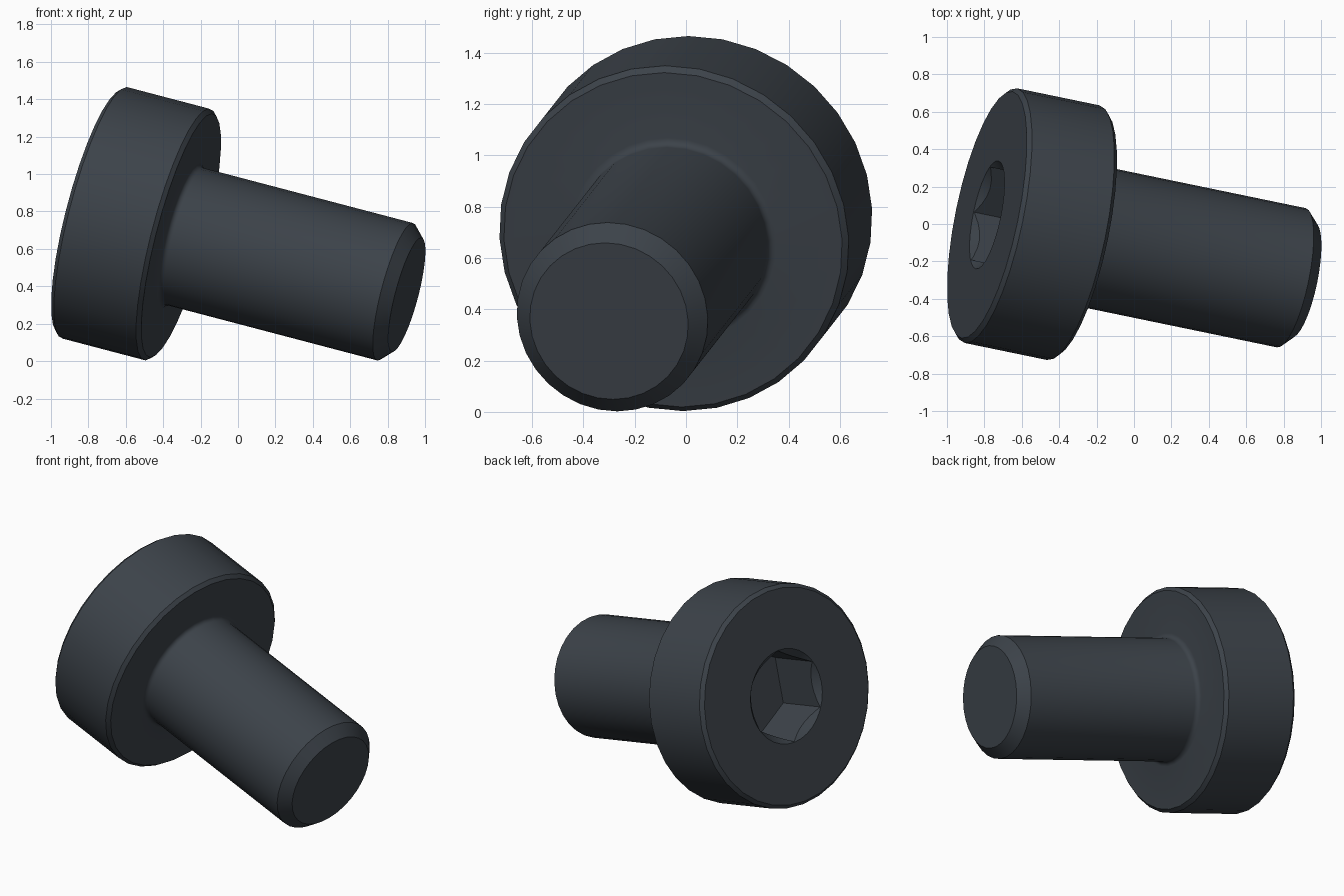
import bpy, bmesh
from math import pi, sin, cos
from mathutils import Matrix, Vector

cube = bpy.data.objects.get("Cube")
if cube:
    bpy.data.objects.remove(cube, do_unlink=True)

SIDES = 32
HEAD_R, HEAD_H, HEAD_BEVEL = 0.695, 0.508, 0.022
SHANK_R, TIP_BEVEL, FILLET = 0.38, 0.065, 0.03
LENGTH = 1.78
HEX_R, HEX_DEPTH = 0.292, 0.343


def new_object(name, bm):
    bmesh.ops.recalc_face_normals(bm, faces=bm.faces)
    mesh = bpy.data.meshes.new(name)
    bm.to_mesh(mesh)
    bm.free()
    obj = bpy.data.objects.new(name, mesh)
    bpy.context.collection.objects.link(obj)
    return obj


def lathe(name, profile, sides, start=0.0):
    """Stack rings of (radius, height) around z and cap both ends."""
    bm = bmesh.new()
    rings = []
    for r, z in profile:
        angles = [start + 2 * pi * i / sides for i in range(sides)]
        rings.append([bm.verts.new((r * cos(a), r * sin(a), z)) for a in angles])
    for lower, upper in zip(rings, rings[1:]):
        for i in range(sides):
            j = (i + 1) % sides
            bm.faces.new((lower[i], lower[j], upper[j], upper[i]))
    bm.faces.new(rings[0])
    bm.faces.new(rings[-1])
    return new_object(name, bm)


# Head and shank: bevelled disc, root fillet, shaft and bevelled tip
fillet = []
for i in range(5):
    a = pi / 2 * i / 4
    fillet.append((SHANK_R + FILLET * (1 - sin(a)), -HEAD_H - FILLET * (1 - cos(a))))
profile = [
    (HEAD_R - HEAD_BEVEL, 0),
    (HEAD_R, -HEAD_BEVEL),
    (HEAD_R, HEAD_BEVEL - HEAD_H),
    (HEAD_R - HEAD_BEVEL, -HEAD_H),
    *fillet,
    (SHANK_R, TIP_BEVEL - LENGTH),
    (SHANK_R - TIP_BEVEL, -LENGTH),
]
screw = lathe("socket_screw", profile, SIDES)

# Hexagonal socket with a conical lead-in
cutters = [
    lathe("hex_cutter", [(HEX_R, 0.1), (HEX_R, -HEX_DEPTH)], 6, pi / 6),
    lathe("lead_in_cutter", [(HEX_R + 0.023, 0.02), (HEX_R - 0.047, -0.05)], SIDES),
]
bpy.context.view_layer.objects.active = screw
screw.select_set(True)
for cutter in cutters:
    cutter.hide_render = True
    mod = screw.modifiers.new(cutter.name, 'BOOLEAN')
    mod.operation = 'DIFFERENCE'
    mod.solver = 'EXACT'
    mod.object = cutter
    bpy.ops.object.modifier_apply(modifier=mod.name)
    bpy.data.objects.remove(cutter, do_unlink=True)

# Dark steel finish
steel = bpy.data.materials.new("dark_steel")
steel.use_nodes = True
colour = (0.045, 0.055, 0.067, 1)
steel.diffuse_color = colour
steel.node_tree.nodes["Principled BSDF"].inputs["Base Color"].default_value = colour
screw.data.materials.clear()
screw.data.materials.append(steel)
bpy.ops.object.shade_smooth_by_angle()

# Tilt so the head faces -x and the tip dips forward and down
n = Vector((-0.948, 0.196, 0.249)).normalized()
u = Vector((0, 0, 1)).cross(n).normalized()
v = n.cross(u)
turn = Matrix((u, v, n)).transposed().to_4x4()
screw.matrix_world = Matrix.Translation((-0.786, 0.049, 0.798)) @ turn
